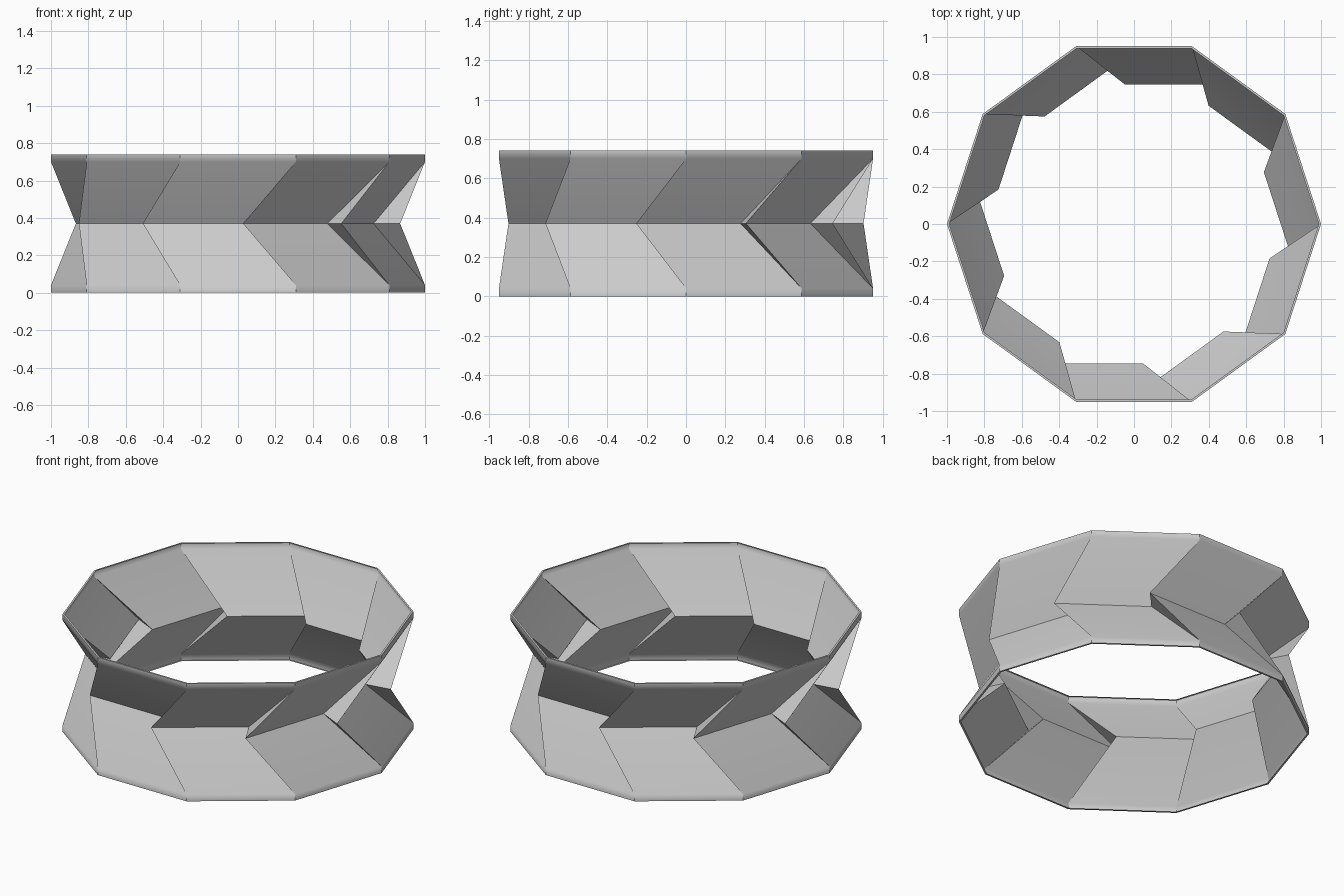
import bpy, bmesh, math
from mathutils import Vector

if "Cube" in bpy.data.objects:
    bpy.data.objects.remove(bpy.data.objects["Cube"])

SIDES = 10
HEIGHT = 0.74
RIM = 0.04          # height of the upright rim band
LIP = 0.012         # width of the thin lip on the rim
INSET = 0.205       # how far the waist fold moves inward
SHIFT_L, SHIFT_R = 0.20, 0.26   # sideways twist of each panel's waist corners

bm = bmesh.new()


def corner(i, r=1.0):
    a = math.tau * (i % SIDES) / SIDES
    return Vector((r * math.cos(a), r * math.sin(a), 0))


def at(p, z):
    return bm.verts.new((p.x, p.y, z))


# Rings: lip, rim edge and rim base, for the top and the bottom
heights = {1: (HEIGHT, HEIGHT, HEIGHT - RIM), -1: (0, 0, RIM)}
rings = {s: [[at(corner(i, r), z) for i in range(SIDES)]
             for r, z in zip((1 - LIP, 1, 1), zs)] for s, zs in heights.items()}

# Waist: two twisted corners per side, forming a zigzag
waist = []
for i in range(SIDES):
    a, b = corner(i), corner(i + 1)
    along = (a - b).normalized()
    inward = -(a + b).normalized() * INSET
    waist.append((at(a + along * SHIFT_L + inward, HEIGHT / 2),
                  at(b + along * SHIFT_R + inward, HEIGHT / 2)))


def face(s, *verts):
    f = bm.faces.new(verts if s > 0 else verts[::-1])
    f.smooth = True


for s, (lip, edge, base) in rings.items():
    for i in range(SIDES):
        j = (i + 1) % SIDES
        left, right = waist[i]
        face(s, edge[i], edge[j], lip[j], lip[i])       # lip
        face(s, base[i], base[j], edge[j], edge[i])     # rim band
        face(s, left, right, base[j], base[i])          # slanted panel
        face(s, right, waist[j][0], base[j])            # pleat triangle

mesh = bpy.data.meshes.new("folded_ring")
bm.to_mesh(mesh)
bm.free()
ring = bpy.data.objects.new("folded_ring", mesh)
bpy.context.collection.objects.link(ring)

grey = bpy.data.materials.new("light_grey")
grey.diffuse_color = (0.6, 0.6, 0.6, 1)
grey.use_nodes = True
grey.node_tree.nodes["Principled BSDF"].inputs["Base Color"].default_value = grey.diffuse_color
mesh.materials.append(grey)

# Soft rim, crisp folds
bpy.context.view_layer.objects.active = ring
ring.select_set(True)
bpy.ops.object.shade_smooth_by_angle(angle=math.radians(34))
weighted = ring.modifiers.new("weighted_normals", 'WEIGHTED_NORMAL')
weighted.keep_sharp = True
